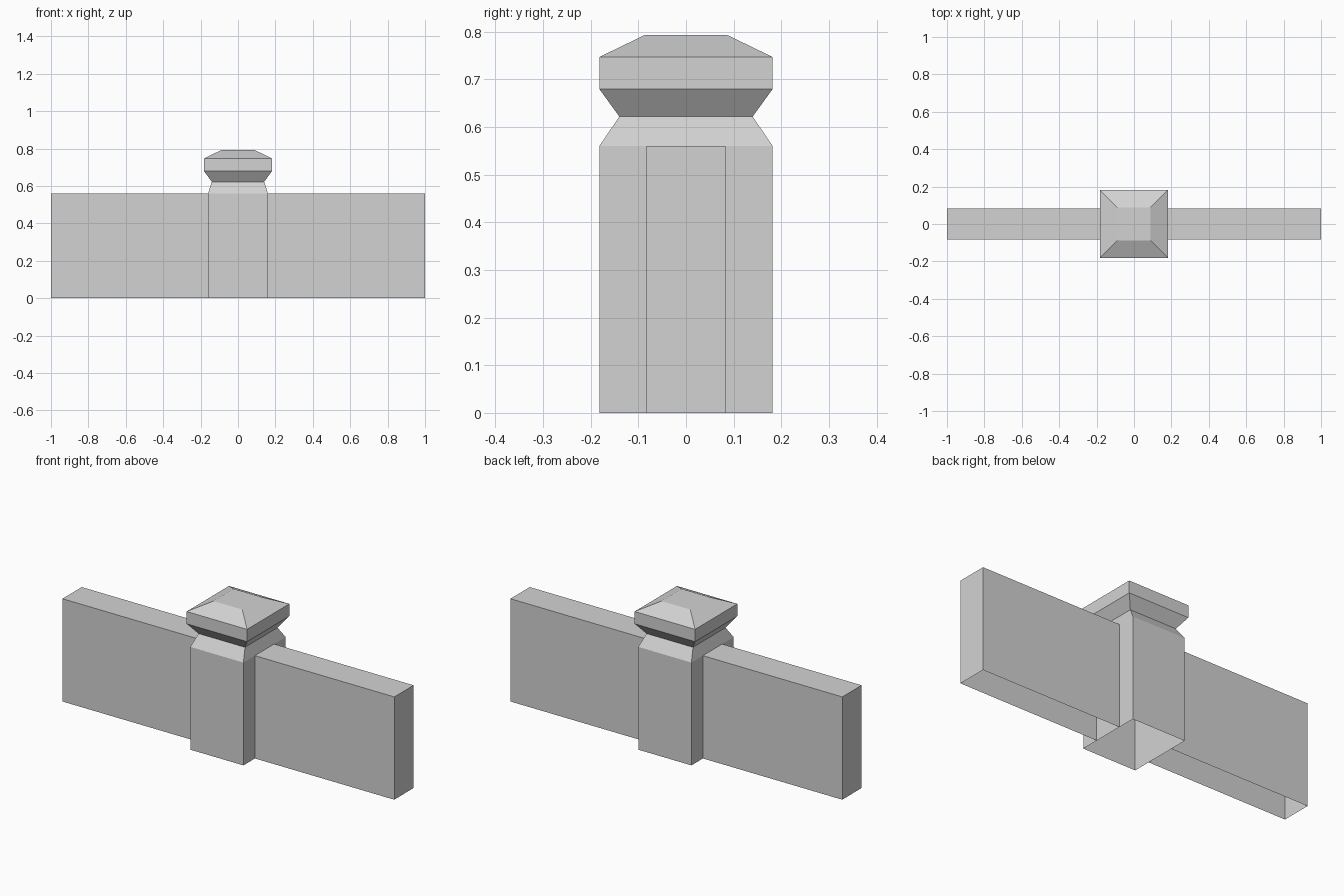
import bpy
import bmesh

cube = bpy.data.objects.get("Cube")
if cube:
    bpy.data.objects.remove(cube, do_unlink=True)

# Single stone colour
stone = bpy.data.materials.new("light_grey_stone")
stone.use_nodes = True
grey = (0.65, 0.65, 0.65, 1.0)
stone.diffuse_color = grey
stone.node_tree.nodes["Principled BSDF"].inputs["Base Color"].default_value = grey


def finish(name, bm):
    mesh = bpy.data.meshes.new(name)
    bm.to_mesh(mesh)
    bm.free()
    mesh.materials.append(stone)
    obj = bpy.data.objects.new(name, mesh)
    bpy.context.collection.objects.link(obj)
    return obj


def stacked_rings(name, rings):
    """Rectangular rings (half x, half y, z) joined upwards, closed on top only."""
    bm = bmesh.new()
    corners = ((-1, -1), (1, -1), (1, 1), (-1, 1))
    loops = [[bm.verts.new((sx * hx, sy * hy, z)) for sx, sy in corners]
             for hx, hy, z in rings]
    for low, high in zip(loops, loops[1:]):
        for i in range(4):
            j = (i + 1) % 4
            bm.faces.new((low[i], low[j], high[j], high[i]))
    bm.faces.new(loops[-1])
    return finish(name, bm)


POST_X, POST_Y, WALL_Y, WALL_TOP = 0.16, 0.182, 0.083, 0.56

# Post with tapered neck and bevelled cap, open underneath
stacked_rings("post_and_cap", [
    (POST_X, POST_Y, 0),
    (POST_X, POST_Y, WALL_TOP),
    (0.14, 0.14, 0.622),
    (0.182, 0.182, 0.68),
    (0.182, 0.182, 0.747),
    (0.087, 0.087, 0.793),
])

# Wall panels on each side, open underneath and where they meet the post
for side, name in ((1, "left_wall"), (-1, "right_wall")):
    bm = bmesh.new()
    bmesh.ops.create_cube(bm, size=1)
    for v in bm.verts:
        v.co.x = side * (POST_X if v.co.x * side < 0 else 1)
        v.co.y *= 2 * WALL_Y
        v.co.z = WALL_TOP if v.co.z > 0 else 0
    bm.normal_update()
    hidden = [f for f in bm.faces
              if f.normal.z < -0.9 or f.normal.x * side < -0.9]
    bmesh.ops.delete(bm, geom=hidden, context="FACES")
    finish(name, bm)
